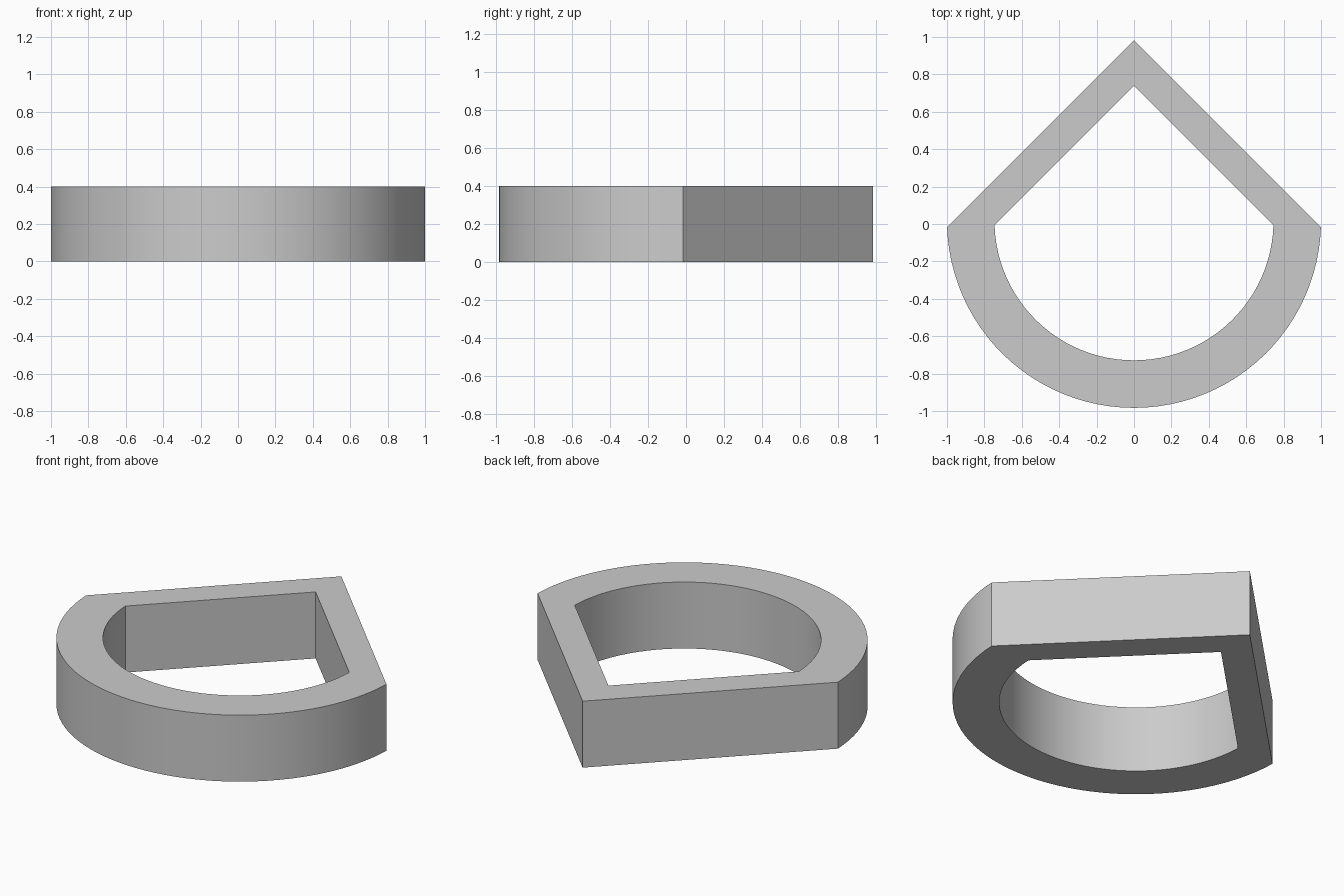
import bpy, bmesh
from math import pi, sin, cos, asin, radians

if "Cube" in bpy.data.objects:
    bpy.data.objects.remove(bpy.data.objects["Cube"])

HEIGHT = 0.40
SEGMENTS = 48
ARC_CENTRE_Y = 0.017


def outline(radius, corner_y, apex_y):
    """Round lower arc from left corner to right corner, then the pointed top."""
    start = asin((ARC_CENTRE_Y - corner_y) / radius)
    points = []
    for i in range(SEGMENTS + 1):
        a = pi + start + (pi - 2 * start) * i / SEGMENTS
        points.append((radius * cos(a), ARC_CENTRE_Y + radius * sin(a)))
    points.append((0.0, apex_y))
    return points


# Outer and inner profiles of the pointed ring
outer = outline(1.0, -0.016, 0.983)
inner = outline(0.746, -0.007, 0.738)

# Rings of vertices: outer bottom, outer top, inner top, inner bottom
bm = bmesh.new()
rings = [[bm.verts.new((x, y, z)) for x, y in profile]
         for profile, z in ((outer, 0), (outer, HEIGHT), (inner, HEIGHT), (inner, 0))]

# Bridge the four rings into a closed band
count = len(outer)
for r in range(4):
    a, b = rings[r], rings[(r + 1) % 4]
    for i in range(count):
        j = (i + 1) % count
        bm.faces.new((a[i], a[j], b[j], b[i]))
bmesh.ops.recalc_face_normals(bm, faces=bm.faces)

mesh = bpy.data.meshes.new("pointed_ring")
bm.to_mesh(mesh)
bm.free()
ring = bpy.data.objects.new("pointed_ring", mesh)
bpy.context.collection.objects.link(ring)

# Smooth arc, crisp corners and rims
bpy.context.view_layer.objects.active = ring
ring.select_set(True)
bpy.ops.object.shade_smooth_by_angle(angle=radians(30))
